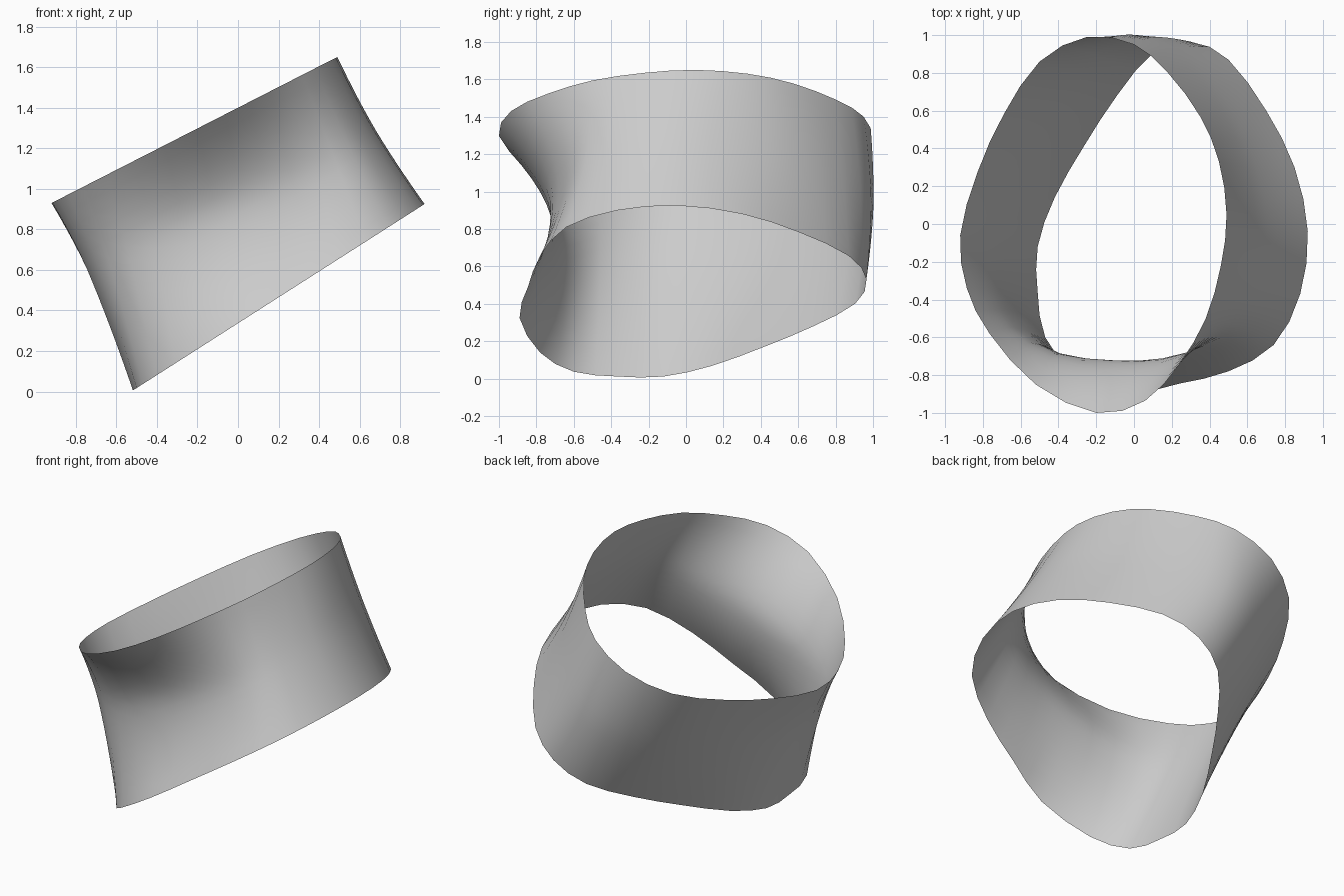
import bpy
import bmesh
from mathutils import Vector

default_cube = bpy.data.objects.get("Cube")
if default_cube:
    bpy.data.objects.remove(default_cube, do_unlink=True)

SAMPLES_PER_STATION = 2
ROWS = 14
HIGH_PINCH_SIDE = Vector((-.9, -.4, 0))

# Plan outlines, anticlockwise from the front; stations match between outlines
upper_rim = [(-.2, -1), (.06, -.935), (.24, -.74), (.38, -.5), (.46, -.22), (.49, .05),
             (.45, .33), (.35, .57), (.18, .8), (0, .95), (-.25, .99), (-.5, .86),
             (-.69, .58), (-.83, .27), (-.92, -.06), (-.885, -.34), (-.765, -.58), (-.52, -.85)]
waist = [(-.1, -.715), (.15, -.71), (.385, -.64), (.55, -.53), (.645, -.3), (.68, -.02),
         (.62, .3), (.5, .59), (.32, .84), (.11, .99), (-.1, .97), (-.31, .78),
         (-.48, .5), (-.605, .2), (-.685, -.11), (-.67, -.355), (-.6, -.55), (-.395, -.675)]
lower_rim = [(-.02, -.89), (.24, -.845), (.5, -.78), (.74, -.64), (.88, -.37), (.92, -.04),
             (.85, .3), (.7, .6), (.5, .87), (.3, .965), (.1, .905), (-.09, .68),
             (-.26, .42), (-.42, .14), (-.51, -.12), (-.51, -.36), (-.47, -.6), (-.31, -.78)]


def smooth_loop(stations, height, slope):
    """Closed smooth curve through the stations, lying in a plane tilted along x."""
    points = [Vector((x, y, height + slope * x)) for x, y in stations]
    count = len(points)
    curve = []
    for i in range(count):
        before, start, end, after = (points[(i + k) % count] for k in (-1, 0, 1, 2))
        for step in range(SAMPLES_PER_STATION):
            t = step / SAMPLES_PER_STATION
            curve.append(0.5 * (2 * start + (end - before) * t
                                + (2 * before - 5 * start + 4 * end - after) * t ** 2
                                + (3 * start - before - 3 * end + after) * t ** 3))
    return curve


def pinched_band(name, upper, middle, lower, material):
    """Open band between two rims, drawn in or out towards the middle outline."""
    bm = bmesh.new()
    rings = []
    for row in range(ROWS + 1):
        t = row / ROWS
        ring = []
        for top, mid, bottom in zip(upper, middle, lower):
            offset = mid - (top + bottom) / 2
            offset.z = 0
            # the pinch sits nearer the upper rim on the front right
            peak = 0.5 - 0.2 * max(0, mid.dot(HIGH_PINCH_SIDE))
            reach = peak if t < peak else 1 - peak
            pinch = 1 - abs((t - peak) / reach) ** 1.7
            ring.append(bm.verts.new(top.lerp(bottom, t) + offset * pinch))
        rings.append(ring)
    for above, below in zip(rings, rings[1:]):
        for i in range(len(above)):
            j = (i + 1) % len(above)
            bm.faces.new((above[i], below[i], below[j], above[j])).smooth = True
    mesh = bpy.data.meshes.new(name)
    bm.to_mesh(mesh)
    bm.free()
    mesh.materials.append(material)
    band = bpy.data.objects.new(name, mesh)
    bpy.context.collection.objects.link(band)
    return band


def flat_material(name, colour):
    material = bpy.data.materials.new(name)
    material.use_nodes = True
    material.diffuse_color = colour
    material.node_tree.nodes["Principled BSDF"].inputs["Base Color"].default_value = colour
    return material


# Single thin band with a pinched front
light_grey = flat_material("light_grey", (0.6, 0.6, 0.6, 1))
pinched_band("curved_band",
             smooth_loop(upper_rim, 1.4, 0.511),
             smooth_loop(waist, 0.87, 0.575),
             smooth_loop(lower_rim, 0.337, 0.639),
             light_grey)
